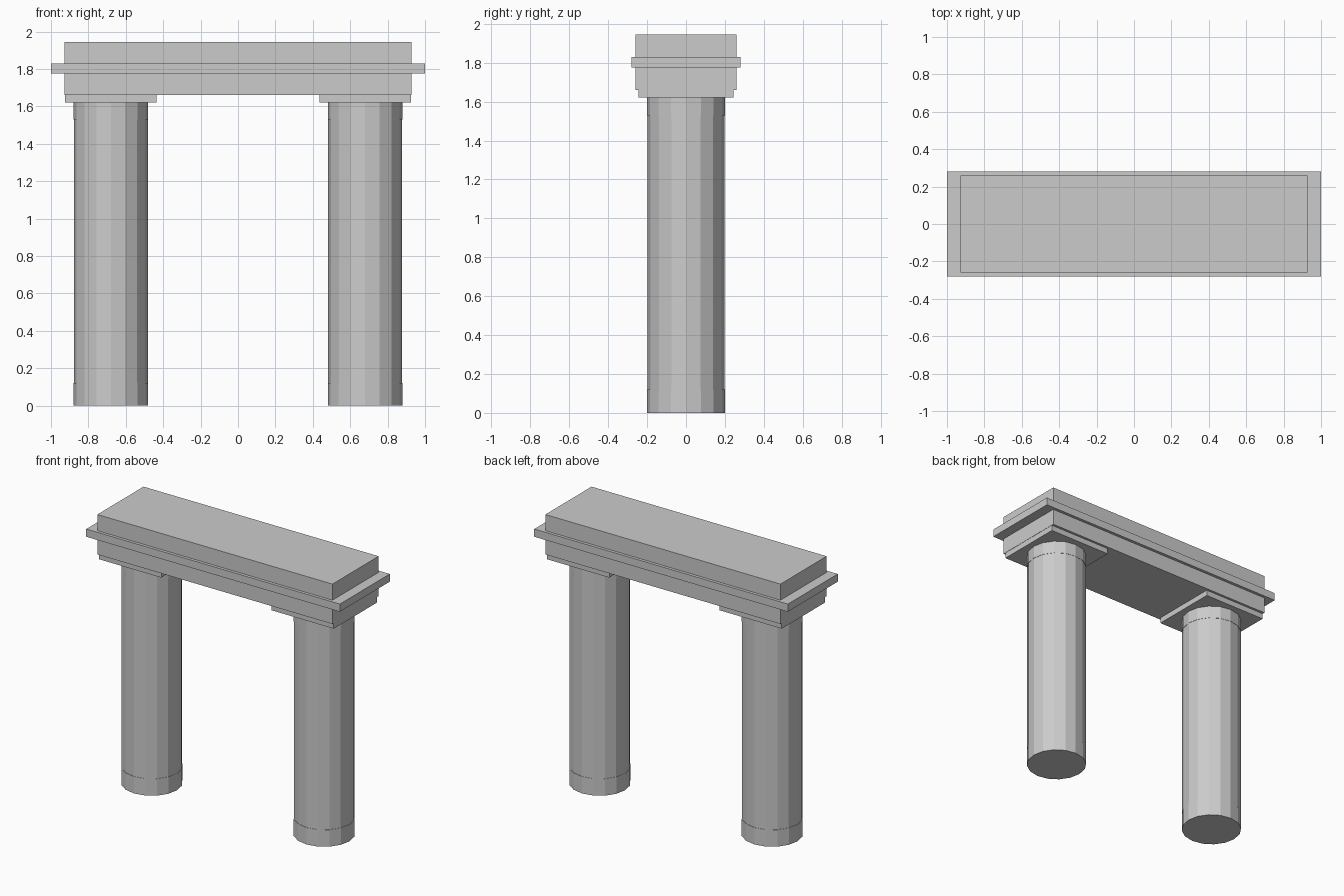
import bpy, bmesh, math

if "Cube" in bpy.data.objects:
    bpy.data.objects.remove(bpy.data.objects["Cube"])

SIDES = 16
COLUMN_X = 0.68


def finish(name, bm):
    bmesh.ops.recalc_face_normals(bm, faces=bm.faces[:])
    mesh = bpy.data.meshes.new(name)
    bm.to_mesh(mesh)
    bm.free()
    obj = bpy.data.objects.new(name, mesh)
    bpy.context.collection.objects.link(obj)
    return obj


def slab(name, x, half_x, half_y, z0, z1):
    bm = bmesh.new()
    bmesh.ops.create_cube(bm, size=1)
    for v in bm.verts:
        v.co.x = x + v.co.x * 2 * half_x
        v.co.y *= 2 * half_y
        v.co.z = z0 if v.co.z < 0 else z1
    return finish(name, bm)


def lathe(name, x, profile):
    bm = bmesh.new()
    rings = []
    for r, z in profile:
        rings.append([bm.verts.new((x + r * math.cos(2 * math.pi * i / SIDES),
                                    r * math.sin(2 * math.pi * i / SIDES), z))
                      for i in range(SIDES)])
    for a, b in zip(rings, rings[1:]):
        for i in range(SIDES):
            j = (i + 1) % SIDES
            bm.faces.new((a[i], a[j], b[j], b[i]))
    bm.faces.new(rings[0][::-1])
    bm.faces.new(rings[-1])
    return finish(name, bm)


# Columns: plain base and neck bands with a slightly recessed shaft
column_profile = [(0.2, 0), (0.2, 0.12), (0.198, 0.12),
                  (0.198, 1.53), (0.2, 1.53), (0.2, 1.62)]
for side, x in (("left", -COLUMN_X), ("right", COLUMN_X)):
    lathe(side + "_column", x, column_profile)
    slab(side + "_capital_plate", x, 0.245, 0.243, 1.62, 1.66)

# Stacked lintel
slab("lintel_beam", 0, 0.927, 0.26, 1.66, 1.775)
slab("cornice_ledge", 0, 1.0, 0.281, 1.775, 1.83)
slab("top_block", 0, 0.927, 0.26, 1.83, 1.945)
